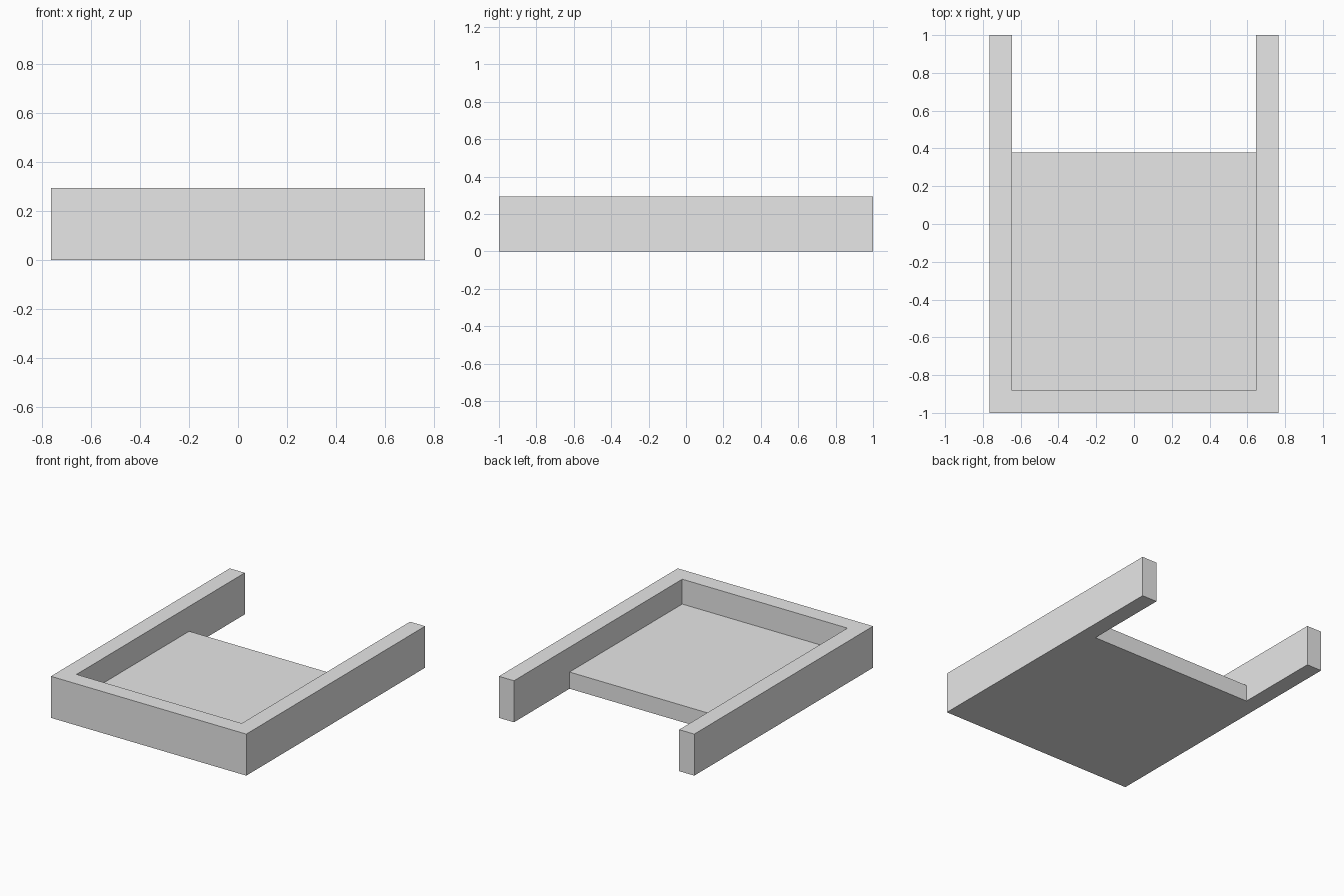
import bpy
import bmesh

default_cube = bpy.data.objects.get("Cube")
if default_cube:
    bpy.data.objects.remove(default_cube, do_unlink=True)

HALF_WIDTH = 0.765
WALL = 0.118
HEIGHT = 0.294
FLOOR_TOP = 0.118
FLOOR_BACK = 0.378
INNER = HALF_WIDTH - WALL
INNER_FRONT = -1 + WALL

grey = bpy.data.materials.new("plain_grey")
grey.use_nodes = True
grey.diffuse_color = (0.8, 0.8, 0.8, 1)
grey.node_tree.nodes["Principled BSDF"].inputs["Base Color"].default_value = (0.8, 0.8, 0.8, 1)


def prism(name, outline, height):
    """Extrude a flat outline upwards from the ground."""
    bm = bmesh.new()
    base = bm.faces.new([bm.verts.new((x, y, 0)) for x, y in outline])
    top = bmesh.ops.extrude_face_region(bm, geom=[base])["geom"]
    verts = [v for v in top if isinstance(v, bmesh.types.BMVert)]
    bmesh.ops.translate(bm, verts=verts, vec=(0, 0, height))
    bmesh.ops.recalc_face_normals(bm, faces=bm.faces)
    mesh = bpy.data.meshes.new(name)
    bm.to_mesh(mesh)
    bm.free()
    mesh.materials.append(grey)
    obj = bpy.data.objects.new(name, mesh)
    bpy.context.collection.objects.link(obj)
    return obj


# U-shaped wall: front wall with two arms running to the back
right_half = [(-INNER, INNER_FRONT), (-INNER, 1), (-HALF_WIDTH, 1), (-HALF_WIDTH, -1)]
left_half = [(-x, y) for x, y in reversed(right_half)]
prism("surrounding_wall", right_half + left_half, HEIGHT)

# Floor slab between the walls, stopping short of the arm ends
prism("floor_slab", [(-INNER, INNER_FRONT), (INNER, INNER_FRONT),
                     (INNER, FLOOR_BACK), (-INNER, FLOOR_BACK)], FLOOR_TOP)
